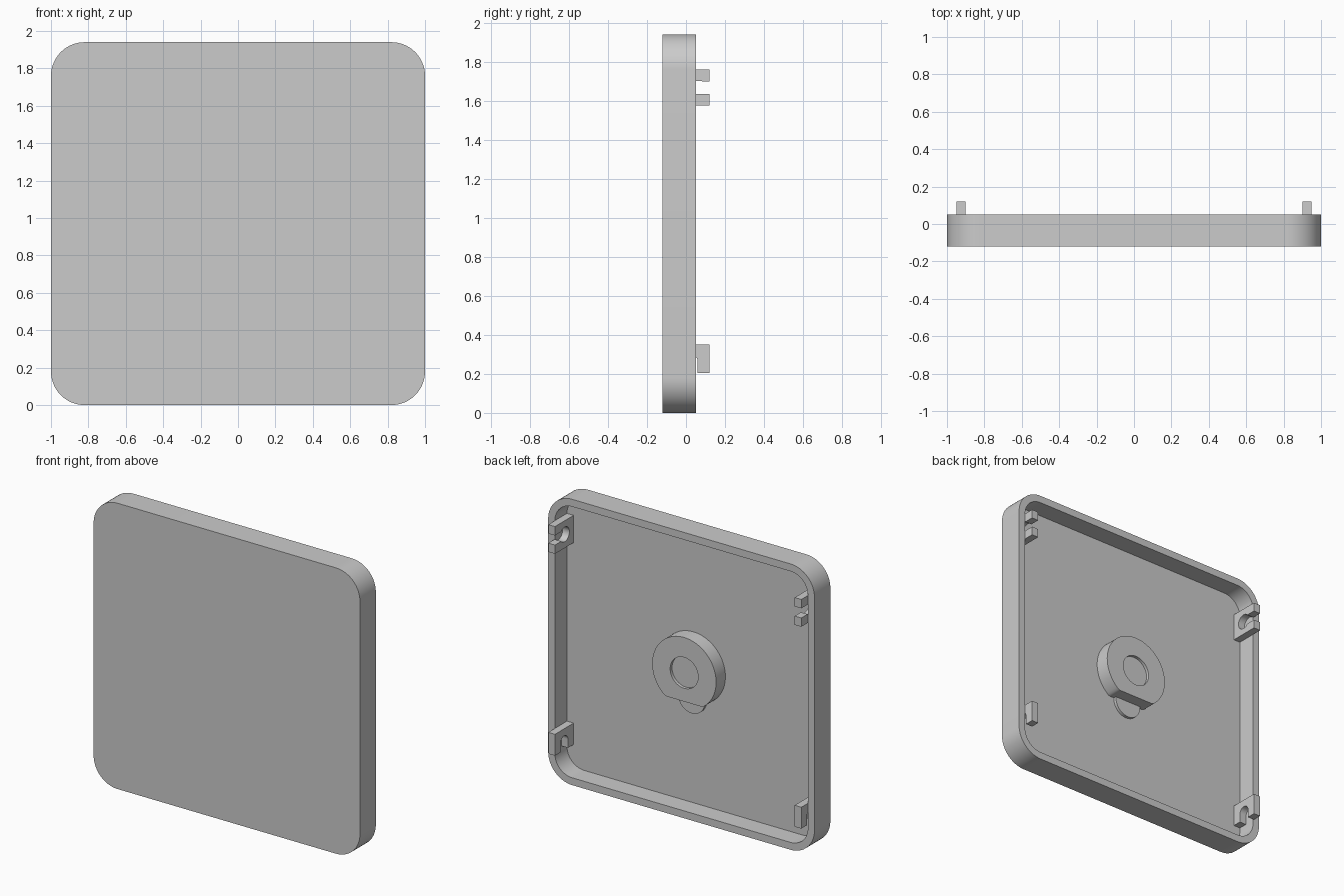
import bpy, bmesh
from math import pi, sin, cos

if "Cube" in bpy.data.objects:
    bpy.data.objects.remove(bpy.data.objects["Cube"])

grey = bpy.data.materials.new("plain_grey")
grey.use_nodes = True
grey.diffuse_color = (0.6, 0.6, 0.6, 1)
grey.node_tree.nodes["Principled BSDF"].inputs["Base Color"].default_value = grey.diffuse_color

HEIGHT = 1.94
MID = HEIGHT / 2
FRONT, FLOOR, RIM, TAB_END = -0.12, -0.08, 0.05, 0.12
WALL = 0.05


def loft(name, loops):
    """Join equal-length loops of 3D points with faces and cap both ends."""
    bm = bmesh.new()
    rings = [[bm.verts.new(p) for p in loop] for loop in loops]
    n = len(rings[0])
    for a, b in zip(rings, rings[1:]):
        for i in range(n):
            j = (i + 1) % n
            bm.faces.new((a[i], a[j], b[j], b[i]))
    bm.faces.new(rings[0])
    bm.faces.new(rings[-1])
    bmesh.ops.recalc_face_normals(bm, faces=bm.faces)
    mesh = bpy.data.meshes.new(name)
    bm.to_mesh(mesh)
    bm.free()
    obj = bpy.data.objects.new(name, mesh)
    mesh.materials.append(grey)
    bpy.context.collection.objects.link(obj)
    bpy.ops.object.select_all(action="DESELECT")
    obj.select_set(True)
    bpy.context.view_layer.objects.active = obj
    bpy.ops.object.shade_smooth_by_angle(angle=pi / 6)
    return obj


def arc(cx, cz, r, start, end, steps):
    return [(cx + r * cos(start + (end - start) * i / steps),
             cz + r * sin(start + (end - start) * i / steps)) for i in range(steps + 1)]


def at_y(outline, y):
    return [(x, y, z) for x, z in outline]


def rounded_square(inset, radius=0.18, steps=16):
    w, h, r = 1 - inset - (radius - inset), MID - radius, radius - inset
    pts = []
    for k, (sx, sz) in enumerate(((1, 1), (-1, 1), (-1, -1), (1, -1))):
        pts += arc(sx * w, MID + sz * h, r, k * pi / 2, (k + 1) * pi / 2, steps)
    return pts


def circle(z, r, steps=96):
    return arc(0, z, r, 0, 2 * pi, steps)[:-1]


# Hollow cover, open at the back
outer, inner = rounded_square(0), rounded_square(WALL)
loft("cover_shell", [at_y(outer, FRONT), at_y(outer, RIM),
                     at_y(inner, RIM), at_y(inner, FLOOR)])

# Central boss with a flat lower edge and a shallow round recess
boss_face = FLOOR + 0.1
boss = [(x, max(z, MID - 0.195)) for x, z in circle(MID, 0.24)]
recess = circle(MID, 0.105)
loft("centre_boss", [at_y(boss, FLOOR), at_y(boss, boss_face),
                     at_y(recess, boss_face), at_y(recess, boss_face - 0.02)])

# Thin round pad under the boss
pad = circle(MID - 0.205, 0.1)
loft("small_pad", [at_y(pad, FLOOR), at_y(pad, FLOOR + 0.02)])

# Upper clip profile: keyhole slot open to the back
clip_z, slot = 1.667, 0.0325
upper = [(FLOOR, 1.575), (TAB_END, 1.575), (TAB_END, clip_z - slot)]
upper += arc(0.015, clip_z, 0.05, -0.71, -2 * pi + 0.71, 24)
upper += [(TAB_END, clip_z + slot), (TAB_END, 1.76), (FLOOR, 1.76)]

# Lower clip profile: round-ended slot open downward
lower = [(FLOOR, 0.205), (-0.02, 0.205)]
lower += arc(0.02, 0.262, 0.04, pi, 0, 16)
lower += [(0.06, 0.205), (TAB_END, 0.205), (TAB_END, 0.35), (FLOOR, 0.35)]

for side, word in ((1, "left"), (-1, "right")):
    for level, profile in (("upper", upper), ("lower", lower)):
        loft(f"{word}_{level}_clip",
             [[(side * x, y, z) for y, z in profile] for x in (0.9, 0.95)])
